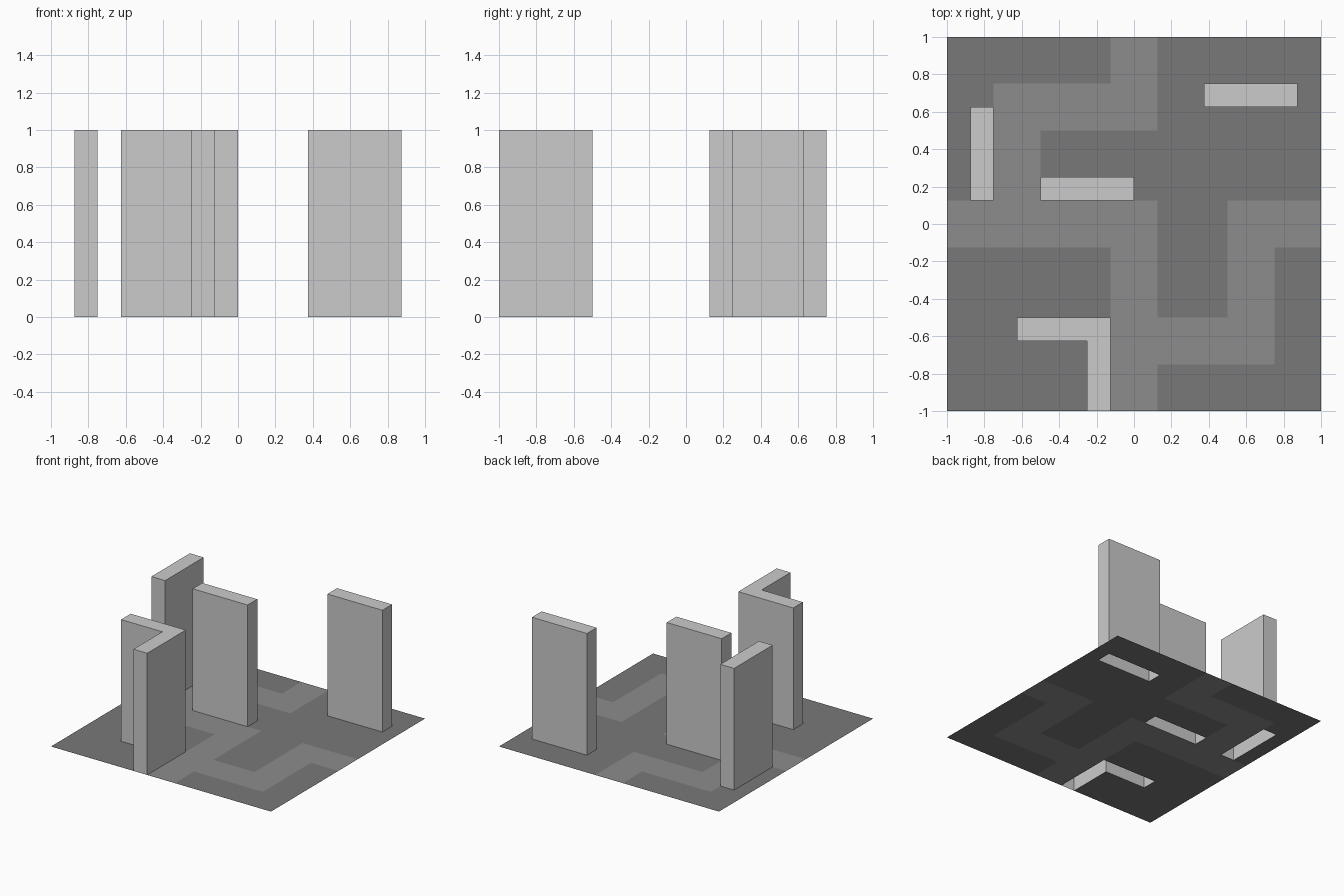
import bpy, bmesh

if "Cube" in bpy.data.objects:
    bpy.data.objects.remove(bpy.data.objects["Cube"])

N = 16            # tiles per side
U = 2.0 / N       # tile size
WALL_HEIGHT = 1.0

# Rectangles as (x0, x1, y0, y1)
PATHS = [(-.125, .125, .5, 1), (-.75, .125, .5, .75), (-.75, -.5, -.125, .75),
         (-1, .125, -.125, .125), (-.125, .125, -1, .125),
         (.125, .75, -.75, -.5), (.5, .75, -.75, .125), (.5, 1, -.125, .125)]


def rect(x0, x1, y0, y1):
    return [(x0, y0), (x1, y0), (x1, y1), (x0, y1)]


WALLS = {
    "west_wall": rect(-.875, -.75, .125, .625),
    "middle_wall": rect(-.5, 0, .125, .25),
    "north_east_wall": rect(.375, .875, .625, .75),
    "corner_wall": [(-.25, -1), (-.125, -1), (-.125, -.5),
                    (-.625, -.5), (-.625, -.625), (-.25, -.625)],
}
FOOTPRINTS = [(-.875, -.75, .125, .625), (-.5, 0, .125, .25), (.375, .875, .625, .75),
              (-.625, -.125, -.625, -.5), (-.25, -.125, -1, -.5)]


def inside(p, rects):
    return any(a < p[0] < b and c < p[1] < d for a, b, c, d in rects)


def finish(bm, name, grey=None):
    mesh = bpy.data.meshes.new(name)
    bm.to_mesh(mesh)
    bm.free()
    obj = bpy.data.objects.new(name, mesh)
    bpy.context.collection.objects.link(obj)
    if grey is not None:
        mat = bpy.data.materials.new(name + "_grey")
        mat.diffuse_color = (grey, grey, grey, 1)
        mat.use_nodes = True
        mat.node_tree.nodes["Principled BSDF"].inputs["Base Color"].default_value = mat.diffuse_color
        mesh.materials.append(mat)


def tiles(name, keep, grey):
    bm = bmesh.new()
    bmesh.ops.create_grid(bm, x_segments=N, y_segments=N, size=1)
    drop = [f for f in bm.faces if not keep(f.calc_center_median())]
    bmesh.ops.delete(bm, geom=drop, context='FACES')
    finish(bm, name, grey)


# Flat floor, open beneath the walls, with the lighter path set into it
tiles("floor", lambda p: not inside(p, PATHS) and not inside(p, FOOTPRINTS), 0.19)
tiles("path", lambda p: inside(p, PATHS) and not inside(p, FOOTPRINTS), 0.265)

# Tall walls: sides and top only, open at the bottom
for name, outline in WALLS.items():
    bm = bmesh.new()
    low = [bm.verts.new((x, y, 0)) for x, y in outline]
    high = [bm.verts.new((x, y, WALL_HEIGHT)) for x, y in outline]
    bm.faces.new(high)
    for i in range(len(low)):
        j = (i + 1) % len(low)
        bm.faces.new((low[i], low[j], high[j], high[i]))
    finish(bm, name)
